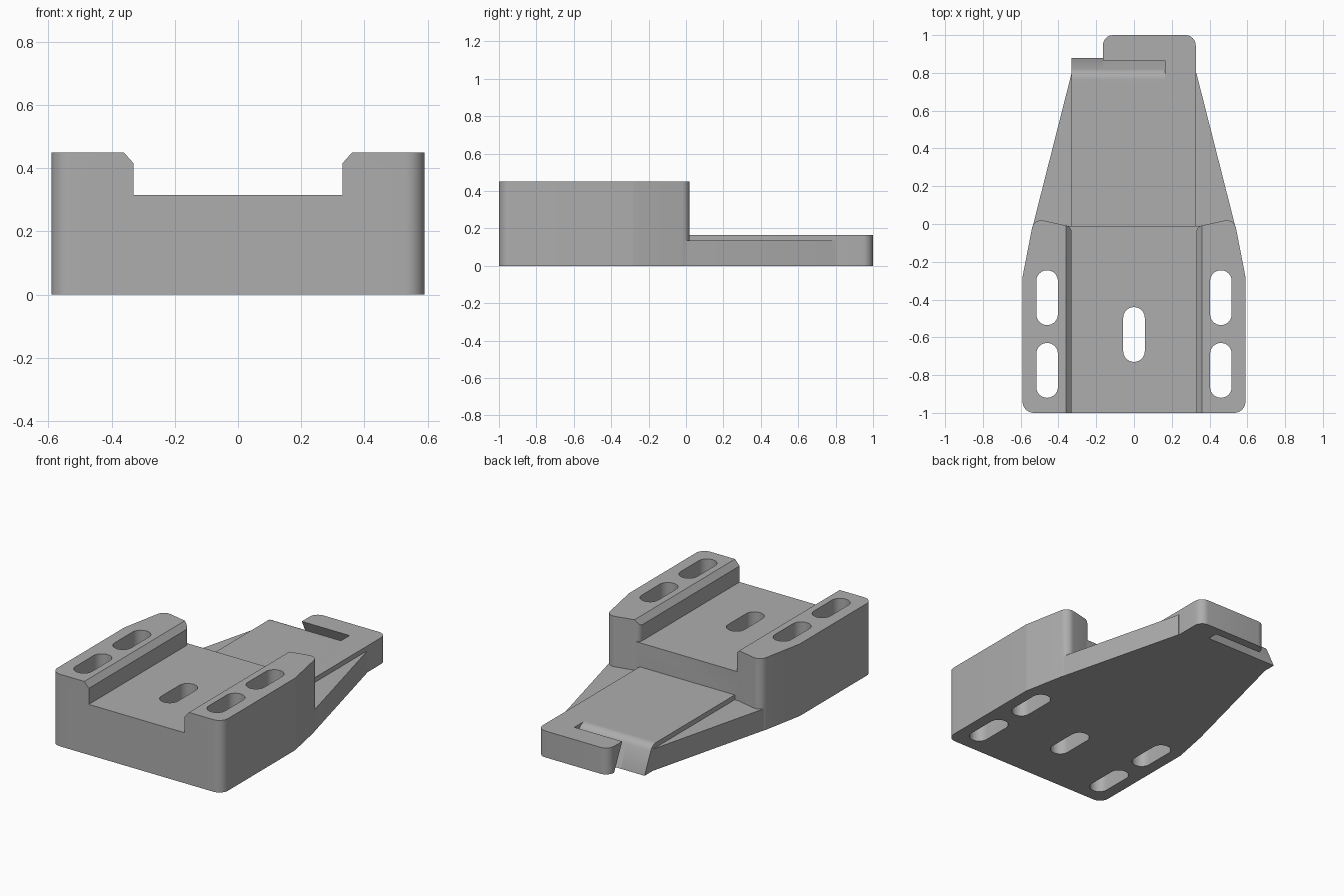
import bpy, bmesh, math
from mathutils import Vector

if "Cube" in bpy.data.objects:
    bpy.data.objects.remove(bpy.data.objects["Cube"], do_unlink=True)

grey = bpy.data.materials.new("plain grey")
grey.use_nodes = True
grey.diffuse_color = (0.42, 0.42, 0.42, 1)
grey.node_tree.nodes["Principled BSDF"].inputs["Base Color"].default_value = (0.42, 0.42, 0.42, 1)


def rounded(corners, steps=8):
    """Outline from (x, y) or (x, y, radius) corners."""
    out = []
    for i, c in enumerate(corners):
        p = Vector(c[:2])
        if len(c) < 3:
            out.append(p)
            continue
        a = (Vector(corners[i - 1][:2]) - p).normalized()
        b = (Vector(corners[(i + 1) % len(corners)][:2]) - p).normalized()
        half = a.angle(b) / 2
        centre = p + (a + b).normalized() * c[2] / math.sin(half)
        start = p + a * c[2] / math.tan(half) - centre
        end = p + b * c[2] / math.tan(half) - centre
        sweep = start.angle(end)
        for k in range(steps + 1):
            t = k / steps
            out.append(centre + (start * math.sin((1 - t) * sweep) + end * math.sin(t * sweep)) / math.sin(sweep))
    return out


def prism(name, outline, lo, hi, axis="z"):
    """Extrude a 2D outline along the given axis."""
    place = {"z": lambda p, d: (p[0], p[1], d),
             "x": lambda p, d: (d, p[0], p[1]),
             "y": lambda p, d: (p[0], d, p[1])}[axis]
    bm = bmesh.new()
    low = bm.faces.new([bm.verts.new(place(p, lo)) for p in outline])
    extruded = bmesh.ops.extrude_face_region(bm, geom=[low])["geom"]
    shift = Vector(place((0, 0), hi - lo))
    bmesh.ops.translate(bm, vec=shift, verts=[v for v in extruded if isinstance(v, bmesh.types.BMVert)])
    bmesh.ops.recalc_face_normals(bm, faces=bm.faces)
    mesh = bpy.data.meshes.new(name)
    bm.to_mesh(mesh)
    bm.free()
    mesh.materials.append(grey)
    ob = bpy.data.objects.new(name, mesh)
    bpy.context.collection.objects.link(ob)
    return ob


def combine(target, other, operation):
    mod = target.modifiers.new(operation, "BOOLEAN")
    mod.operation, mod.solver, mod.object = operation, "EXACT", other
    bpy.context.view_layer.objects.active = target
    bpy.ops.object.modifier_apply(modifier=mod.name)
    bpy.data.objects.remove(other, do_unlink=True)


def flip(points, side):
    return [(p[0] * side, *p[1:]) for p in points]


# Low bed between the rails
body = prism("bracket_body", [(-0.45, -1), (0.45, -1), (0.45, -0.01), (-0.45, -0.01)], 0, 0.315)

# Side rails with a bevel along the inner top edge
rail_shape = [(0.33, -1), (0.59, -1, 0.06), (0.59, -0.28, 0.1), (0.53, 0.03, 0.05), (0.33, -0.015, 0.035)]
for side in (-1, 1):
    rail = prism("rail", rounded(flip(rail_shape, side)), 0, 0.45)
    bevel = prism("bevel_cutter", flip([(0.32, 0.404), (0.37, 0.46), (0.32, 0.46)], side), -1.1, 0.1, "y")
    combine(rail, bevel, "DIFFERENCE")
    combine(body, rail, "UNION")

# Tapered plate behind the block
wings = prism("tapered_plate", [(-0.537, -0.04), (0.537, -0.04), (0.533, 0), (0.33, 0.8), (-0.33, 0.8), (-0.533, 0)], 0, 0.135)

# Raised tongue ending in a hook
tongue = prism("tongue", rounded([(-0.33, -0.1), (0.327, -0.1), (0.327, 1, 0.055), (-0.165, 1, 0.055),
                                  (-0.165, 0.88), (-0.33, 0.88)]), 0, 0.165)
lip = rounded([(0.74, 0.2), (0.74, 0.165), (0.804, 0.165, 0.06), (0.885, -0.01)])
gap = prism("gap_cutter", lip + [(0.95, -0.01), (0.848, 0.2)], -0.165, 0.165, "x")
ramp = prism("ramp_cutter", lip + [(0.95, -0.01), (0.95, 0.2)], -0.5, -0.165, "x")
combine(wings, tongue, "UNION")
combine(wings, gap, "DIFFERENCE")
combine(wings, ramp, "DIFFERENCE")
combine(body, wings, "UNION")

# Long bolt slots through the block
for x, y in [(-0.46, -0.39), (-0.46, -0.775), (0.46, -0.39), (0.46, -0.775), (0, -0.585)]:
    w, h = 0.057, 0.145
    slot = rounded([(x - w, y - h, w * 0.99), (x + w, y - h, w * 0.99),
                    (x + w, y + h, w * 0.99), (x - w, y + h, w * 0.99)])
    combine(body, prism("slot_cutter", slot, -0.1, 0.6), "DIFFERENCE")

# Smooth rounds, sharp edges
bpy.ops.object.select_all(action="DESELECT")
body.select_set(True)
bpy.context.view_layer.objects.active = body
bpy.ops.object.shade_smooth_by_angle(angle=math.radians(25))
